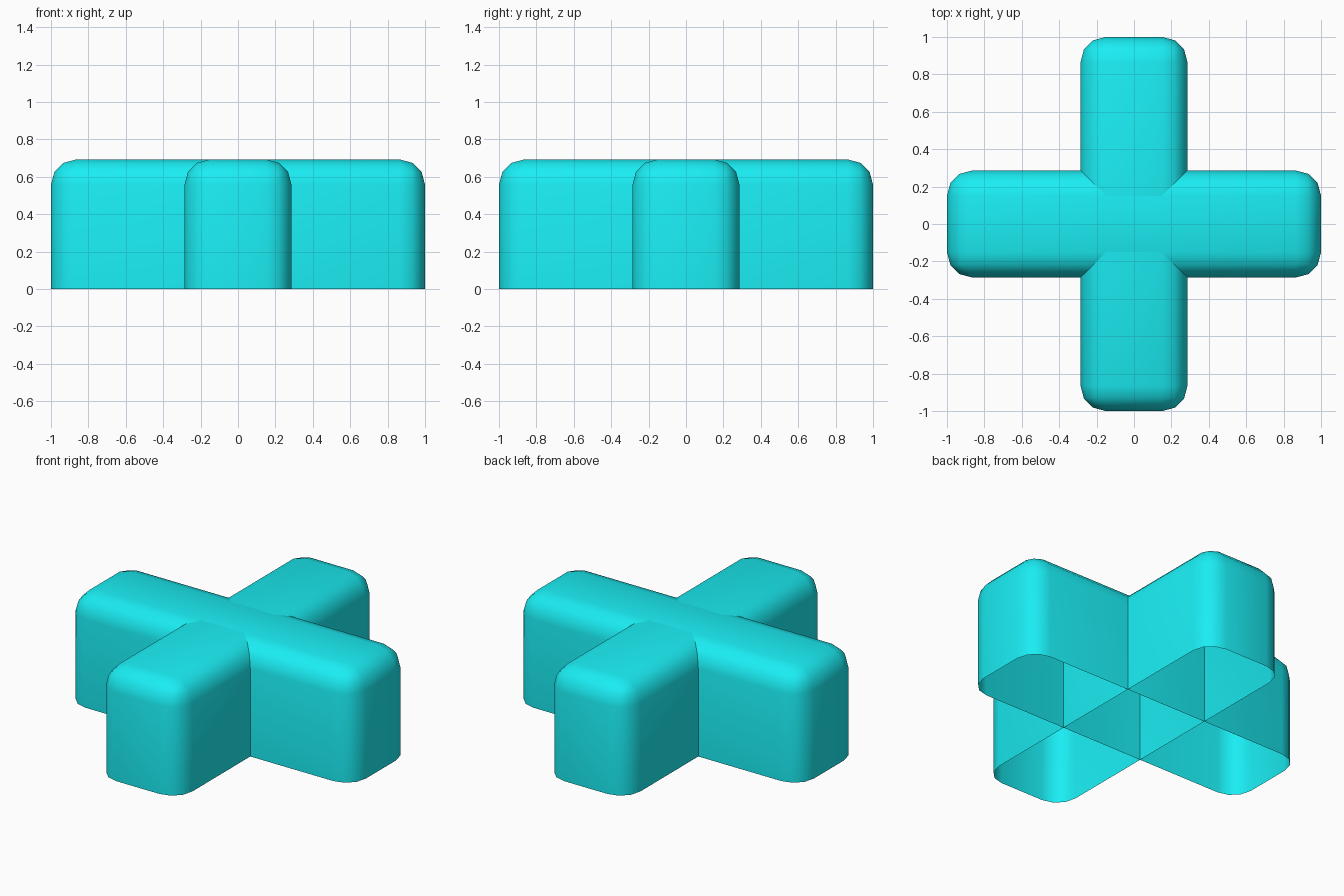
import bpy, bmesh
from mathutils import Matrix

if "Cube" in bpy.data.objects:
    bpy.data.objects.remove(bpy.data.objects["Cube"])

LENGTH, WIDTH, HEIGHT, RADIUS = 2.0, 0.572, 0.693, 0.135

cyan = bpy.data.materials.new("cyan")
cyan.diffuse_color = (0.01, 0.85, 0.9, 1)
cyan.use_nodes = True
cyan.node_tree.nodes["Principled BSDF"].inputs["Base Color"].default_value = cyan.diffuse_color


def rounded_bar(name, sx, sy):
    """Hollow bar, open underneath, with rounded upright and top edges."""
    bm = bmesh.new()
    bmesh.ops.create_cube(bm, size=1, matrix=Matrix.Translation((0, 0, HEIGHT / 2))
                          @ Matrix.Diagonal((sx, sy, HEIGHT, 1)))
    # open base
    bottom = [f for f in bm.faces if f.normal.z < -0.5]
    bmesh.ops.delete(bm, geom=bottom, context='FACES_ONLY')
    # rounded edges, leaving the open rim sharp
    edges = [e for e in bm.edges if not e.is_boundary]
    bmesh.ops.bevel(bm, geom=edges, offset=RADIUS, offset_type='OFFSET',
                    segments=3, profile=0.5, affect='EDGES')
    for f in bm.faces:
        f.smooth = True
    mesh = bpy.data.meshes.new(name)
    bm.to_mesh(mesh)
    bm.free()
    mesh.materials.append(cyan)
    obj = bpy.data.objects.new(name, mesh)
    bpy.context.collection.objects.link(obj)
    return obj


# two identical bars crossing at the centre
rounded_bar("side_to_side_bar", LENGTH, WIDTH)
rounded_bar("front_to_back_bar", WIDTH, LENGTH)
